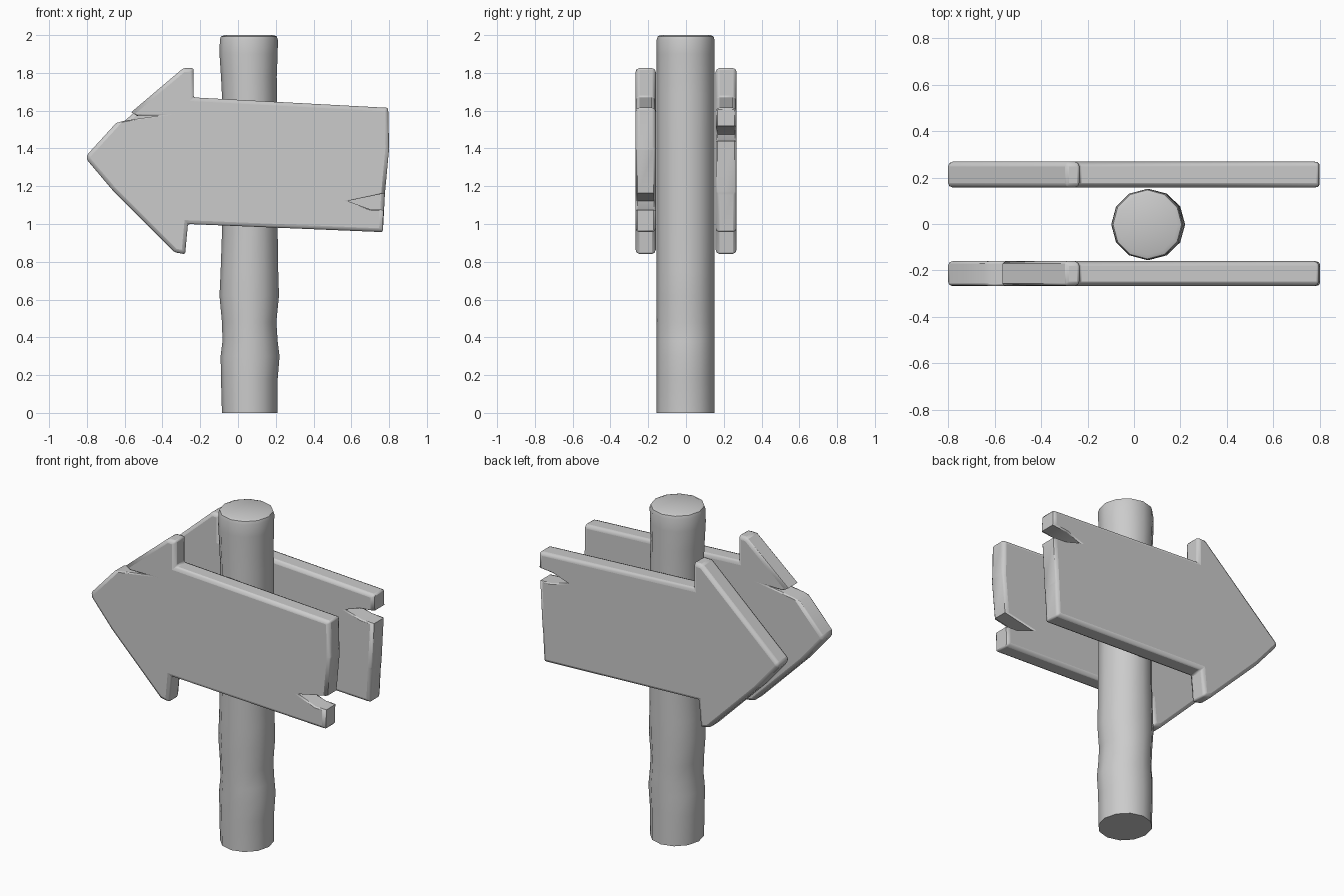
import bpy, bmesh, math

if "Cube" in bpy.data.objects:
    bpy.data.objects.remove(bpy.data.objects["Cube"])

# Shared arrow outline (x, z), with notch points tagged by True
TOP_TIP = [(-0.80, 1.365), (-0.80, 1.34), (-0.665, 1.18), (-0.335, 0.85), (-0.28, 0.84),
           (-0.265, 1.0)]
TOP_EDGE = [(-0.235, 1.67), (-0.235, 1.825), (-0.29, 1.825)]
TIP_CRACK = [(-0.565, 1.592), (-0.535, 1.573), (-0.41, 1.575), (-0.60, 1.547), (-0.645, 1.535)]
LOW_CRACK = [(0.77, 1.075), (0.70, 1.078), (0.58, 1.122), (0.778, 1.163)]
HIGH_CRACK = [(0.793, 1.44), (0.71, 1.445), (0.60, 1.475), (0.70, 1.51), (0.797, 1.52)]


def board(name, end_points, tip_points, crack_points, y0, y1):
    outline = TOP_TIP + end_points + TOP_EDGE + tip_points
    n = len(outline)
    bm = bmesh.new()
    front = [bm.verts.new((x, y0, z)) for x, z in outline]
    back = [bm.verts.new((x, y1, z)) for x, z in outline]
    bm.faces.new(front)
    bm.faces.new(back[::-1])
    for i in range(n):
        j = (i + 1) % n
        bm.faces.new((front[i], back[i], back[j], front[j]))
    bmesh.ops.recalc_face_normals(bm, faces=bm.faces)
    # Soft edges; tight inside the cracks
    weight = bm.edges.layers.float.new("bevel_weight_edge")
    crack = {i for i, p in enumerate(outline) if p in crack_points}
    for i in range(n):
        j = (i + 1) % n
        w = 0.25 if i in crack and j in crack else 1.0
        for ring in (front, back):
            bm.edges.get((ring[i], ring[j]))[weight] = w
        if i not in crack:
            bm.edges.get((front[i], back[i]))[weight] = 0.5
    return finish(name, bm, 0.02)


def finish(name, bm, bevel=0):
    me = bpy.data.meshes.new(name)
    bm.to_mesh(me)
    bm.free()
    ob = bpy.data.objects.new(name, me)
    bpy.context.collection.objects.link(ob)
    if bevel:
        mod = ob.modifiers.new("soft_edges", 'BEVEL')
        mod.limit_method = 'WEIGHT'
        mod.width = bevel
        mod.segments = 2
        mod.use_clamp_overlap = False
    bpy.ops.object.select_all(action='DESELECT')
    ob.select_set(True)
    bpy.context.view_layer.objects.active = ob
    bpy.ops.object.shade_smooth_by_angle(angle=math.radians(40))
    return ob


# Front board: cracked at the tip and low on the square end
board("front_arrow_board",
      [(0.767, 0.957)] + LOW_CRACK + [(0.80, 1.40), (0.795, 1.615)],
      TIP_CRACK, TIP_CRACK + LOW_CRACK, -0.267, -0.16)

# Back board: cracked high on the square end only
board("back_arrow_board",
      [(0.767, 0.957), (0.778, 1.163)] + HIGH_CRACK + [(0.795, 1.615)],
      [], HIGH_CRACK, 0.157, 0.268)

# Post: twelve-sided rings that wobble sideways (z, left x, right x, y scale)
RINGS = [(0, -0.085, 0.208, 1), (0.18, -0.09, 0.21, 1), (0.30, -0.092, 0.22, 1),
         (0.38, -0.082, 0.21, 1), (0.48, -0.085, 0.203, 1), (0.62, -0.098, 0.217, 1),
         (0.75, -0.092, 0.213, 1), (0.95, -0.085, 0.21, 1), (1.35, -0.085, 0.207, 1),
         (1.68, -0.085, 0.207, 1), (1.78, -0.09, 0.205, 1), (1.90, -0.098, 0.21, 1),
         (1.975, -0.096, 0.211, 1), (1.993, -0.09, 0.205, 0.97), (2.0, -0.072, 0.187, 0.86)]
SIDES = 12
bm = bmesh.new()
rings = []
for z, left, right, s in RINGS:
    c, r = (left + right) / 2, (right - left) / 2
    rings.append([bm.verts.new((c + r * math.cos(math.tau * k / SIDES),
                                -0.002 + 0.153 * s * math.sin(math.tau * k / SIDES), z))
                  for k in range(SIDES)])
for a, b in zip(rings, rings[1:]):
    for k in range(SIDES):
        m = (k + 1) % SIDES
        bm.faces.new((a[k], a[m], b[m], b[k]))
bm.faces.new(rings[0][::-1])
bm.faces.new(rings[-1])
finish("post", bm)
